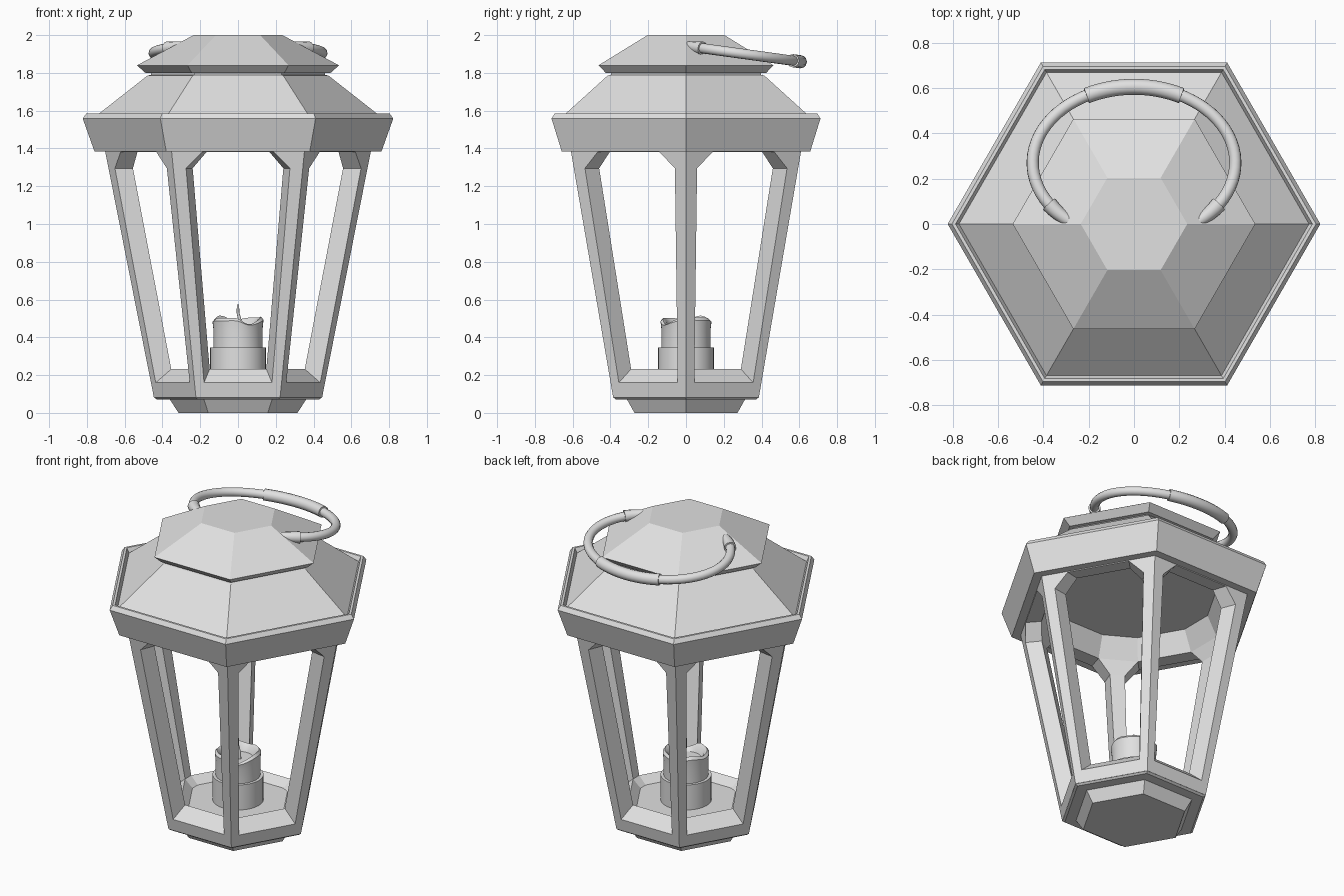
import bpy, bmesh
from math import sin, cos, pi, exp, radians, sqrt
from mathutils import Vector

if "Cube" in bpy.data.objects:
    bpy.data.objects.remove(bpy.data.objects["Cube"], do_unlink=True)

grey = bpy.data.materials.new("plain_grey")
grey.use_nodes = True
grey.diffuse_color = (0.75, 0.75, 0.75, 1)
grey.node_tree.nodes["Principled BSDF"].inputs["Base Color"].default_value = (0.75, 0.75, 0.75, 1)


def finish(name, bm, smooth=False):
    bmesh.ops.remove_doubles(bm, verts=bm.verts, dist=0.0005)
    bmesh.ops.recalc_face_normals(bm, faces=bm.faces)
    mesh = bpy.data.meshes.new(name)
    bm.to_mesh(mesh)
    bm.free()
    obj = bpy.data.objects.new(name, mesh)
    bpy.context.collection.objects.link(obj)
    mesh.materials.append(grey)
    if smooth:
        select(obj)
        bpy.ops.object.shade_smooth_by_angle(angle=radians(40))


def select(obj):
    bpy.ops.object.select_all(action='DESELECT')
    obj.select_set(True)
    bpy.context.view_layer.objects.active = obj


def lathe(name, profile, sides=6, smooth=False, wave=None, cap_start=True, cap_end=True):
    """Turn a (radius, height) profile around z."""
    bm = bmesh.new()
    rings = []
    for i, (r, z) in enumerate(profile):
        ring = []
        for k in range(sides):
            a = 2 * pi * k / sides
            lift = wave(i, a) if wave else 0
            ring.append(bm.verts.new((r * cos(a), r * sin(a), z + lift)))
        rings.append(ring)
    for low, high in zip(rings, rings[1:]):
        for k in range(sides):
            n = (k + 1) % sides
            bm.faces.new((low[k], low[n], high[n], high[k]))
    if cap_start:
        bm.faces.new(rings[0])
    if cap_end:
        bm.faces.new(rings[-1])
    finish(name, bm, smooth)


def tube(name, points, radius, taper=1.0):
    """Sweep a round section along points, its radius scaled to taper at the end."""
    curve = bpy.data.curves.new(name, 'CURVE')
    curve.dimensions = '3D'
    curve.bevel_depth = radius
    curve.bevel_resolution = 4
    curve.use_fill_caps = True
    spline = curve.splines.new('POLY')
    spline.points.add(len(points) - 1)
    for i, (p, co) in enumerate(zip(spline.points, points)):
        p.co = (*co, 1)
        p.radius = 1 + (taper - 1) * i / (len(points) - 1)
    obj = bpy.data.objects.new(name, curve)
    bpy.context.collection.objects.link(obj)
    curve.materials.append(grey)
    select(obj)
    bpy.ops.object.convert(target='MESH')
    bpy.ops.object.shade_smooth_by_angle(angle=radians(40))


# Foot below the frame
lathe("foot", [(0.315, 0), (0.36, 0.07), (0.43, 0.072), (0.445, 0.082)], cap_end=False)

# Rim, roof and cap
lathe("roof", [(0.70, 1.385), (0.76, 1.385), (0.822, 1.558), (0.803, 1.585),
               (0.787, 1.585), (0.772, 1.556), (0.48, 1.785), (0.46, 1.79), (0.46, 1.8),
               (0.49, 1.8), (0.535, 1.84), (0.235, 2)], cap_start=False)


# Tapered frame: six panels with splayed windows, flat-backed posts, floor and ceiling
def corner_radius(z):
    return 0.445 + (z - 0.08) * 0.198


def panel(bm, angle):
    out = Vector((cos(angle), sin(angle), 0))
    side = Vector((-sin(angle), cos(angle), 0))

    def put(u, z, inset=0):
        d = corner_radius(z) * sqrt(3) / 2 - inset
        return bm.verts.new(out * d + side * u + Vector((0, 0, z)))

    def hole(half, inset):
        return [put(u, z, inset) for u, z in half] + [put(-u, z, inset) for u, z in reversed(half)]

    c = [put(s * corner_radius(z) / 2, z)
         for s, z in ((-1, 0.082), (1, 0.082), (1, 1.4), (-1, 1.4))]
    h = hole([(0.18, 0.16), (0.275, 1.295), (0.19, 1.38)], 0)
    inner = hole([(0.15, 0.232), (0.24, 1.295), (0.165, 1.383)], 0.09)
    bm.faces.new((c[0], c[1], h[0], h[5]))
    bm.faces.new((c[1], c[2], h[2], h[1], h[0]))
    bm.faces.new((c[2], c[3], h[3], h[2]))
    bm.faces.new((c[3], c[0], h[5], h[4], h[3]))
    for k in range(6):
        n = (k + 1) % 6
        bm.faces.new((h[k], h[n], inner[n], inner[k]))
    return inner


def close_end(bm, loop, scale, z):
    """Slope from a loop to a smaller flat face at height z."""
    flat = [bm.verts.new((v.co.x * scale, v.co.y * scale, z)) for v in loop]
    for k in range(len(loop)):
        n = (k + 1) % len(loop)
        bm.faces.new((loop[k], loop[n], flat[n], flat[k]))
    bm.faces.new(flat)


frame = bmesh.new()
holes = [panel(frame, radians(30 + 60 * k)) for k in range(6)]
for a, b in zip(holes, holes[1:] + holes[:1]):
    frame.faces.new((a[0], a[1], b[4], b[5]))
    frame.faces.new((a[1], a[2], b[3], b[4]))
close_end(frame, [h[i] for h in holes for i in (5, 0)], 0.86, 0.185)
close_end(frame, [h[i] for h in holes for i in (3, 2)], 0.89, 1.51)
finish("window_frame", frame)

# Candle in its holder
lathe("candle_holder", [(0.148, 0.185), (0.148, 0.345), (0.128, 0.345)], 32, True)


def melt(i, a):
    amount = (0, 0, 0.7, 1, 0.8, 0)[i]
    dip = exp(-((a - radians(293)) / 0.4) ** 2)
    return amount * (0.007 * sin(3 * a + 0.4) + 0.005 * sin(5 * a + 2) - 0.035 * dip)


lathe("candle", [(0.13, 0.33), (0.13, 0.44), (0.135, 0.488), (0.122, 0.503),
                 (0.105, 0.488), (0.09, 0.45)], 40, True, melt, cap_start=False)
tube("wick", [(0.012, 0, 0.44), (0.01, 0, 0.49), (0, 0, 0.53), (0, 0, 0.575)], 0.01, 0.6)


# Carrying ring, leaning back from the cap
def arc(start, end, steps):
    points = []
    for i in range(steps + 1):
        t = radians(start + (end - start) * i / steps)
        y = 0.27 + 0.335 * sin(t)
        points.append((0.447 * cos(t), y, 1.942 - 0.137 * y))
    return points


tube("handle_ring", arc(-48, 228, 56), 0.027)
tube("handle_grip", arc(62, 118, 14), 0.035)
tube("handle_socket_left", arc(-33, -54, 5), 0.036, 0.7)
tube("handle_socket_right", arc(213, 234, 5), 0.036, 0.7)
